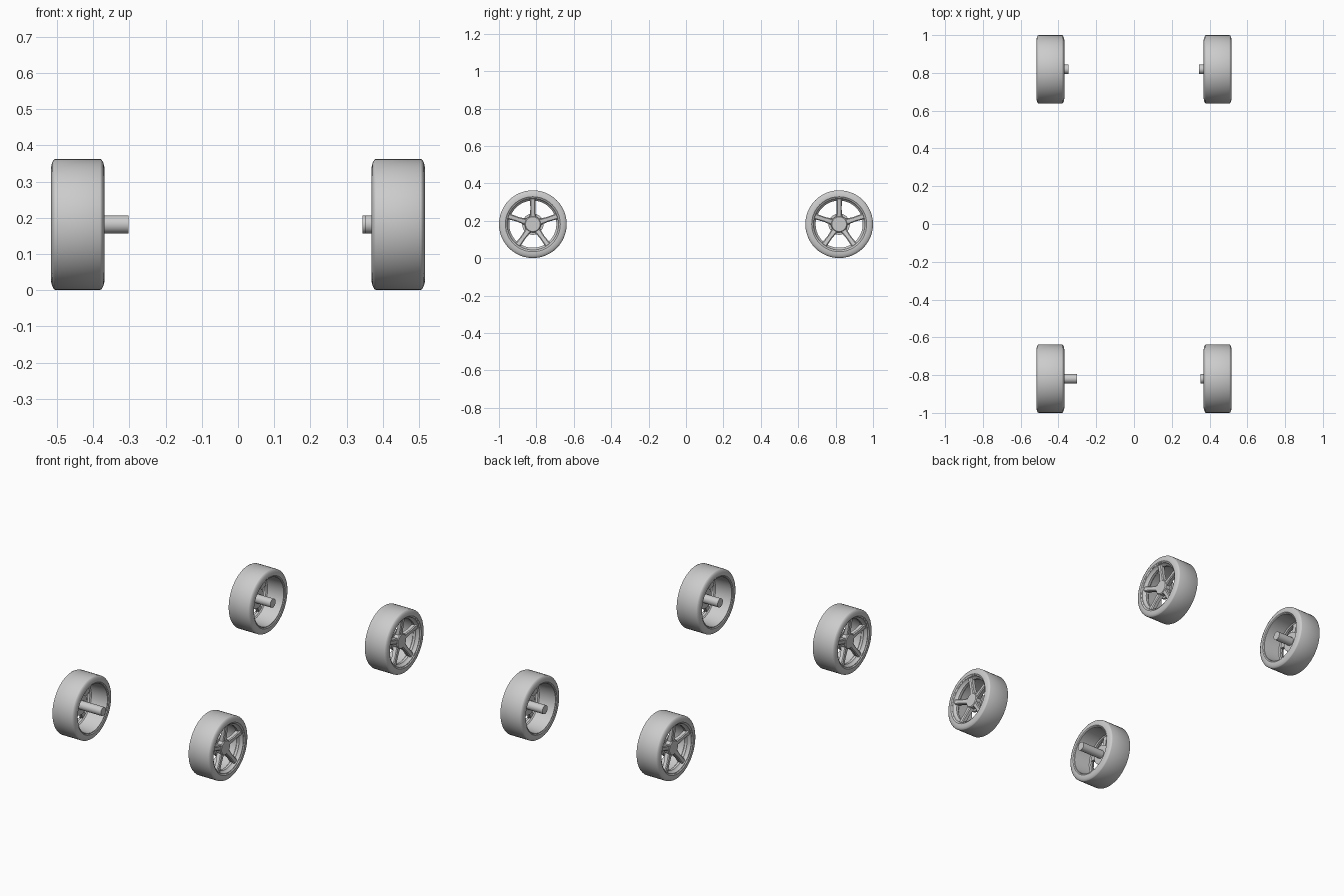
import bpy, bmesh, math
from mathutils import Matrix, Vector

if "Cube" in bpy.data.objects:
    bpy.data.objects.remove(bpy.data.objects["Cube"])

SEG = 48
X, Y, Z = 0.443, 0.819, 0.182   # wheel centre


def finish(name, bm, side, end, angle=35):
    """Mirror to the given side, move to the wheel centre, shade."""
    bm.transform(Matrix.Translation((side * X, end * Y, Z)) @ Matrix.Diagonal((side, 1, 1, 1)))
    bmesh.ops.recalc_face_normals(bm, faces=bm.faces)
    me = bpy.data.meshes.new(name)
    bm.to_mesh(me)
    bm.free()
    ob = bpy.data.objects.new(name, me)
    bpy.context.collection.objects.link(ob)
    bpy.ops.object.select_all(action='DESELECT')
    ob.select_set(True)
    bpy.context.view_layer.objects.active = ob
    bpy.ops.object.shade_smooth_by_angle(angle=math.radians(angle))


def lathe(profile, closed=True, seg=SEG):
    """Spin (x, radius) points about the x axis; open profiles end on the axis."""
    bm = bmesh.new()
    vs = [bm.verts.new((x, 0, r)) for x, r in profile]
    n = len(vs)
    edges = [bm.edges.new((vs[i], vs[(i + 1) % n])) for i in range(n if closed else n - 1)]
    bmesh.ops.spin(bm, geom=vs + edges, cent=(0, 0, 0), axis=(1, 0, 0),
                   angle=math.tau, steps=seg, use_duplicate=False)
    bmesh.ops.remove_doubles(bm, verts=bm.verts, dist=1e-5)
    return bm


def spokes(count=5):
    """Tapered bars from hub to rim, dished inward at the hub."""
    bm = bmesh.new()
    # radius, half width at face, face x, depth
    stations = [(0.03, 0.018, 0.046, 0.028), (0.085, 0.013, 0.054, 0.024), (0.139, 0.016, 0.062, 0.024)]
    for k in range(count):
        rot = Matrix.Rotation(math.tau * k / count, 3, 'X')
        rings = []
        for r, w, x, d in stations:
            sect = [(x - d, -w), (x - 0.005, -w), (x, -w * 0.65),
                    (x, w * 0.65), (x - 0.005, w), (x - d, w)]
            rings.append([bm.verts.new(rot @ Vector((px, py, r))) for px, py in sect])
        for a, b in zip(rings, rings[1:]):
            for i in range(6):
                j = (i + 1) % 6
                bm.faces.new((a[i], a[j], b[j], b[i]))
        bm.faces.new(rings[0])
        bm.faces.new(rings[-1])
    return bm


TIRE = [(-0.070, 0.142), (-0.074, 0.147), (-0.074, 0.157), (-0.071, 0.170), (-0.066, 0.179), (-0.062, 0.181),
        (0.062, 0.181), (0.066, 0.179), (0.071, 0.170), (0.074, 0.157), (0.074, 0.147), (0.070, 0.142)]
RIM = [(-0.070, 0.144), (-0.070, 0.138), (0.030, 0.132), (0.036, 0.126), (0.050, 0.126),
       (0.056, 0.134), (0.068, 0.138), (0.070, 0.144)]
HUB = [(0.012, 0), (0.012, 0.044), (0.046, 0.044), (0.051, 0.039), (0.051, 0)]
FLANGE = [(0.004, 0), (0.004, 0.057), (0.020, 0.057), (0.020, 0)]

# inner end of each axle stub, by (side, end)
STUB = {(-1, -1): 0.302, (1, -1): 0.351, (-1, 1): 0.346, (1, 1): 0.344}

for (side, end), inner in STUB.items():
    tag = ("front" if end < 0 else "rear") + ("_right" if side > 0 else "_left")
    finish(tag + "_tire", lathe(TIRE), side, end)
    finish(tag + "_rim", lathe(RIM), side, end)
    finish(tag + "_spokes", spokes(), side, end)
    finish(tag + "_hub", lathe(HUB, False), side, end)
    finish(tag + "_hub_flange", lathe(FLANGE, False), side, end)
    a = inner - X
    finish(tag + "_axle_stub", lathe([(a, 0), (a, 0.025), (0.02, 0.025), (0.02, 0)], False, 24), side, end)
